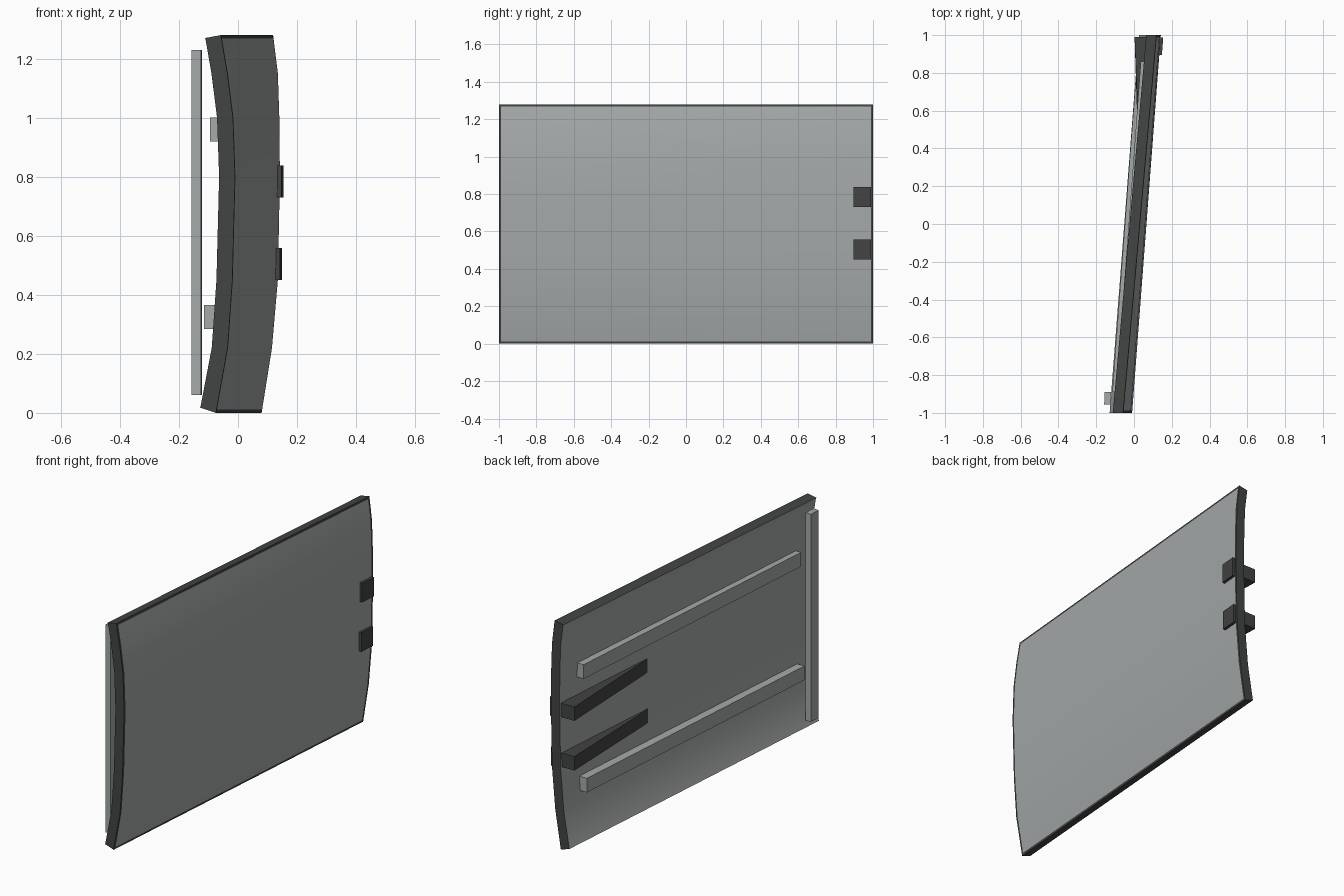
import bpy, bmesh, math

cube = bpy.data.objects.get("Cube")
if cube:
    bpy.data.objects.remove(cube, do_unlink=True)


def material(name, rgb):
    m = bpy.data.materials.new(name)
    m.use_nodes = True
    colour = (*rgb, 1)
    m.diffuse_color = colour
    m.node_tree.nodes["Principled BSDF"].inputs["Base Color"].default_value = colour
    return m


GREY = material("panel grey", (0.38, 0.40, 0.40))
DARK = material("dark trim", (0.055, 0.056, 0.057))


def finish(name, bm, mats):
    bmesh.ops.recalc_face_normals(bm, faces=bm.faces)
    mesh = bpy.data.meshes.new(name)
    bm.to_mesh(mesh)
    bm.free()
    for m in mats:
        mesh.materials.append(m)
    obj = bpy.data.objects.new(name, mesh)
    bpy.context.collection.objects.link(obj)
    return obj


# Outer skin section: height, x at the front end, x at the back end
TOP, THICK, RIM = 1.28, 0.054, 0.012
SECTION = [(0, -.075, .08), (.22, -.035, .115), (.45, -.019, .135),
           (.8, -.01, .142), (1.0, -.017, .14), (1.15, -.036, .135),
           (TOP, -.058, .119)]


def skin_x(y, z):
    """x of the outer skin at a given length and height."""
    t = (y + 1) / 2
    for (z0, f0, b0), (z1, f1, b1) in zip(SECTION, SECTION[1:]):
        if z <= z1:
            s = (z - z0) / (z1 - z0)
            return (f0 + (f1 - f0) * s) * (1 - t) + (b0 + (b1 - b0) * s) * t


# Curved panel: outer and inner skins joined by a dark edge band
rows = sorted([p[0] for p in SECTION] + [RIM, TOP - RIM])
cols = [-1, RIM - 1, 1 - RIM, 1]
bm = bmesh.new()
outer = [[bm.verts.new((skin_x(y, z), y, z)) for y in cols] for z in rows]
inner = [[bm.verts.new((skin_x(y, z) - THICK, y, min(max(z, 0.018), TOP - 0.01) if z in (0, TOP)
                        else min(max(z, 0.022), TOP - 0.014)))
          for y in cols] for z in rows]
last_r, last_c = len(rows) - 1, len(cols) - 1
for skin in (outer, inner):
    for r in range(last_r):
        for c in range(last_c):
            f = bm.faces.new((skin[r][c], skin[r][c + 1], skin[r + 1][c + 1], skin[r + 1][c]))
            border = r in (0, last_r - 1) or c in (0, last_c - 1)
            f.material_index = int(skin is outer and border)
for r in range(last_r):
    for c in (0, last_c):
        bm.faces.new((outer[r][c], outer[r + 1][c], inner[r + 1][c], inner[r][c])).material_index = 1
for c in range(last_c):
    for r in (0, last_r):
        bm.faces.new((outer[r][c], outer[r][c + 1], inner[r][c + 1], inner[r][c])).material_index = 1
panel = finish("curved_panel", bm, [GREY, DARK])
bpy.ops.object.select_all(action='DESELECT')
panel.select_set(True)
bpy.context.view_layer.objects.active = panel
bpy.ops.object.shade_smooth_by_angle(angle=math.radians(30))


def bar(name, front, back, z0, z1, mat):
    """Straight bar between two ends, each given as (y, low x, high x)."""
    bm = bmesh.new()
    ends = [[bm.verts.new((x, y, z)) for x, z in ((a, z0), (b, z0), (b, z1), (a, z1))]
            for y, a, b in (front, back)]
    for e in ends:
        bm.faces.new(e)
    for i in range(4):
        j = (i + 1) % 4
        bm.faces.new((ends[0][i], ends[0][j], ends[1][j], ends[1][i]))
    return finish(name, bm, [mat])


# Inner bracing: one upright and two long rails
bar("upright_bar", (-.955, -.158, -.125), (-.89, -.155, -.122), 0.06, 1.23, GREY)
for name, z, x in (("lower_rail", .285, -.115), ("upper_rail", .92, -.095)):
    bar(name, (-.89, x, x + .05), (.86, x + .131, x + .181), z, z + .08, GREY)

# Hinges: thin outer plate and tapering inner arm
for name, z in (("lower", .45), ("upper", .73)):
    mid = z + .055
    plate_x = [skin_x(y, mid) for y in (.895, .988)]
    bar(name + "_hinge_plate", (.895, plate_x[0] - .01, plate_x[0] + .014),
        (.988, plate_x[1] - .01, plate_x[1] + .014), z, z + .108, DARK)
    tip, root = (skin_x(y, mid) - THICK for y in (.3, .99))
    bar(name + "_hinge_arm", (.3, tip - .003, tip + .01),
        (.99, .003, root + .01), z + .012, z + .09, DARK)
